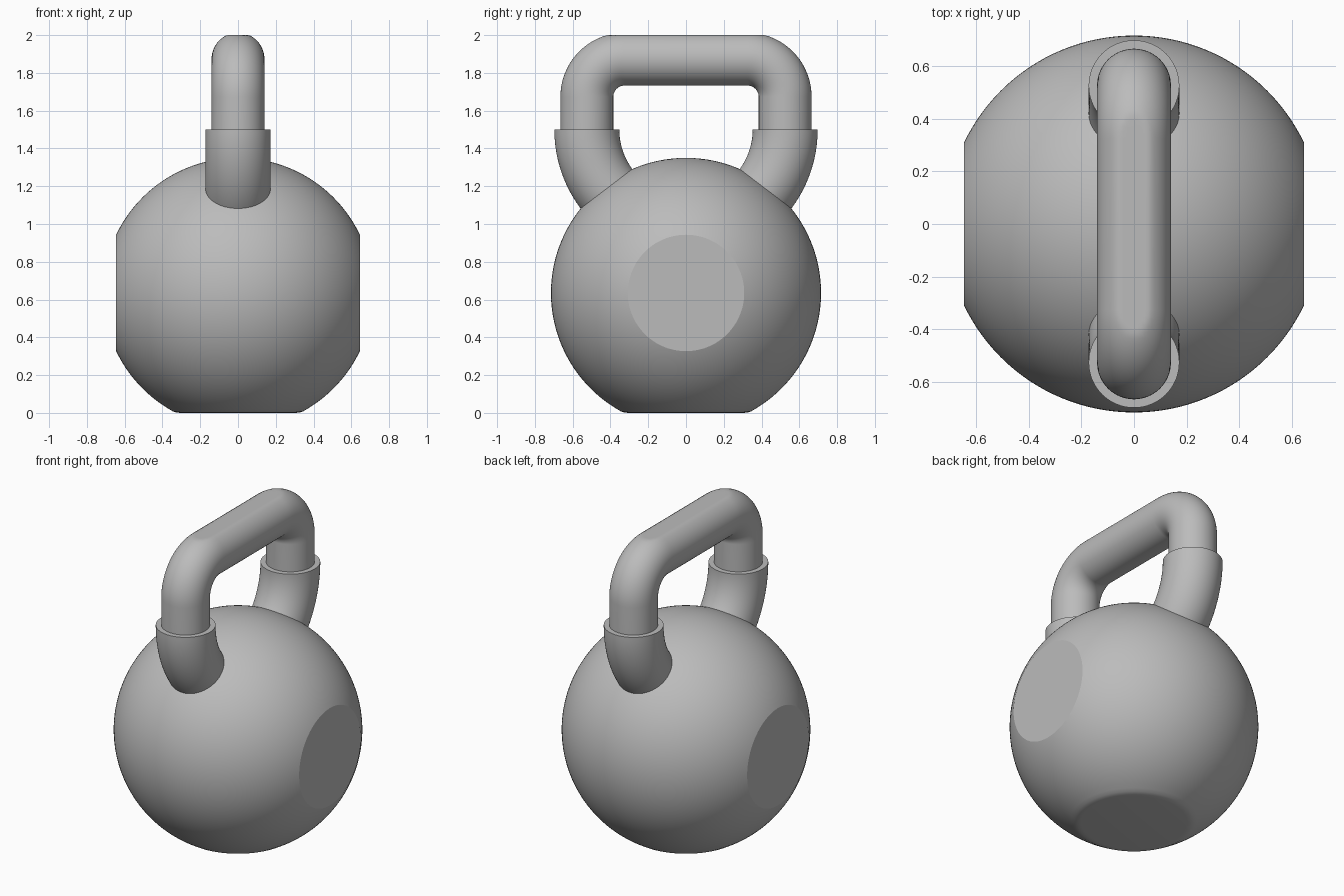
import bpy, bmesh
from math import sin, cos, pi, radians, asin
from mathutils import Vector

if "Cube" in bpy.data.objects:
    bpy.data.objects.remove(bpy.data.objects["Cube"], do_unlink=True)

iron = bpy.data.materials.new("grey iron")
iron.use_nodes = True
iron.diffuse_color = (0.5, 0.5, 0.5, 1)
iron.node_tree.nodes["Principled BSDF"].inputs["Base Color"].default_value = (0.5, 0.5, 0.5, 1)


def finish(bm, name):
    bmesh.ops.recalc_face_normals(bm, faces=bm.faces)
    mesh = bpy.data.meshes.new(name)
    bm.to_mesh(mesh)
    bm.free()
    mesh.materials.append(iron)
    obj = bpy.data.objects.new(name, mesh)
    bpy.context.collection.objects.link(obj)
    return obj


def arc(cy, cz, radius, start, end, steps):
    """(y, z, angle) samples; the angle is also the direction across the tube."""
    out = []
    for i in range(steps + 1):
        a = radians(start + (end - start) * i / steps)
        out.append((cy + radius * cos(a), cz + radius * sin(a), a))
    return out


def tube(name, path, radius, sides=64, top=None):
    """Round tube swept along a path in the yz plane, with flat end caps."""
    bm = bmesh.new()
    rings = []
    for y, z, a in path:
        ring = []
        for k in range(sides):
            t = 2 * pi * k / sides
            off = radius * cos(t)
            co = Vector((radius * sin(t), y + off * cos(a), z + off * sin(a)))
            if top is not None:
                co.z = min(co.z, top)
            ring.append(bm.verts.new(co))
        rings.append(ring)
    for r, s in zip(rings, rings[1:]):
        for k in range(sides):
            n = (k + 1) % sides
            bm.faces.new((r[k], r[n], s[n], s[k])).smooth = True
    bm.faces.new(rings[0])
    bm.faces.new(rings[-1])
    return finish(bm, name)


# Ball: revolved profile with a softly rounded flat base
R, CZ, SIDE = 0.715, 0.635, 0.645
profile = [(0, 0), (0.305, 0), (0.325, 0.002), (0.345, 0.008)]
low = asin((0.02 - CZ) / R)
for i in range(65):
    a = low + (pi / 2 - low) * i / 64
    profile.append((R * cos(a), CZ + R * sin(a)))
bm = bmesh.new()
verts = [bm.verts.new((r, 0, z)) for r, z in profile]
edges = [bm.edges.new(pair) for pair in zip(verts, verts[1:])]
bmesh.ops.spin(bm, geom=verts + edges, cent=(0, 0, 0), axis=(0, 0, 1),
               angle=2 * pi, steps=128, use_duplicate=False)
bmesh.ops.remove_doubles(bm, verts=bm.verts, dist=0.0005)
for f in bm.faces:
    f.smooth = True

# Flat discs on the left and right of the ball
for side in (-1, 1):
    cut = bmesh.ops.bisect_plane(bm, geom=bm.verts[:] + bm.edges[:] + bm.faces[:],
                                 plane_co=(side * SIDE, 0, 0), plane_no=(side, 0, 0),
                                 clear_outer=True)
    rim = [e for e in cut["geom_cut"] if isinstance(e, bmesh.types.BMEdge)]
    for f in bmesh.ops.contextual_create(bm, geom=rim)["faces"]:
        f.smooth = False
finish(bm, "ball")

# Handle: two legs joined by a grip with rounded corners and a flattened top
LEG, GRIP_Z, BEND = 0.525, 1.873, 0.2
corner = GRIP_Z - BEND
path = ([(LEG, 1.42, 0)]
        + arc(LEG - BEND, corner, BEND, 0, 90, 24)
        + arc(BEND - LEG, corner, BEND, 90, 180, 24)
        + [(-LEG, 1.42, pi)])
tube("handle", path, 0.14, top=2.0)

# Collars: wider elbows that curve from the legs into the ball
tube("back_collar", arc(0, 1.5, LEG, 0, -45, 24), 0.172)
tube("front_collar", arc(0, 1.5, LEG, 180, 225, 24), 0.172)
